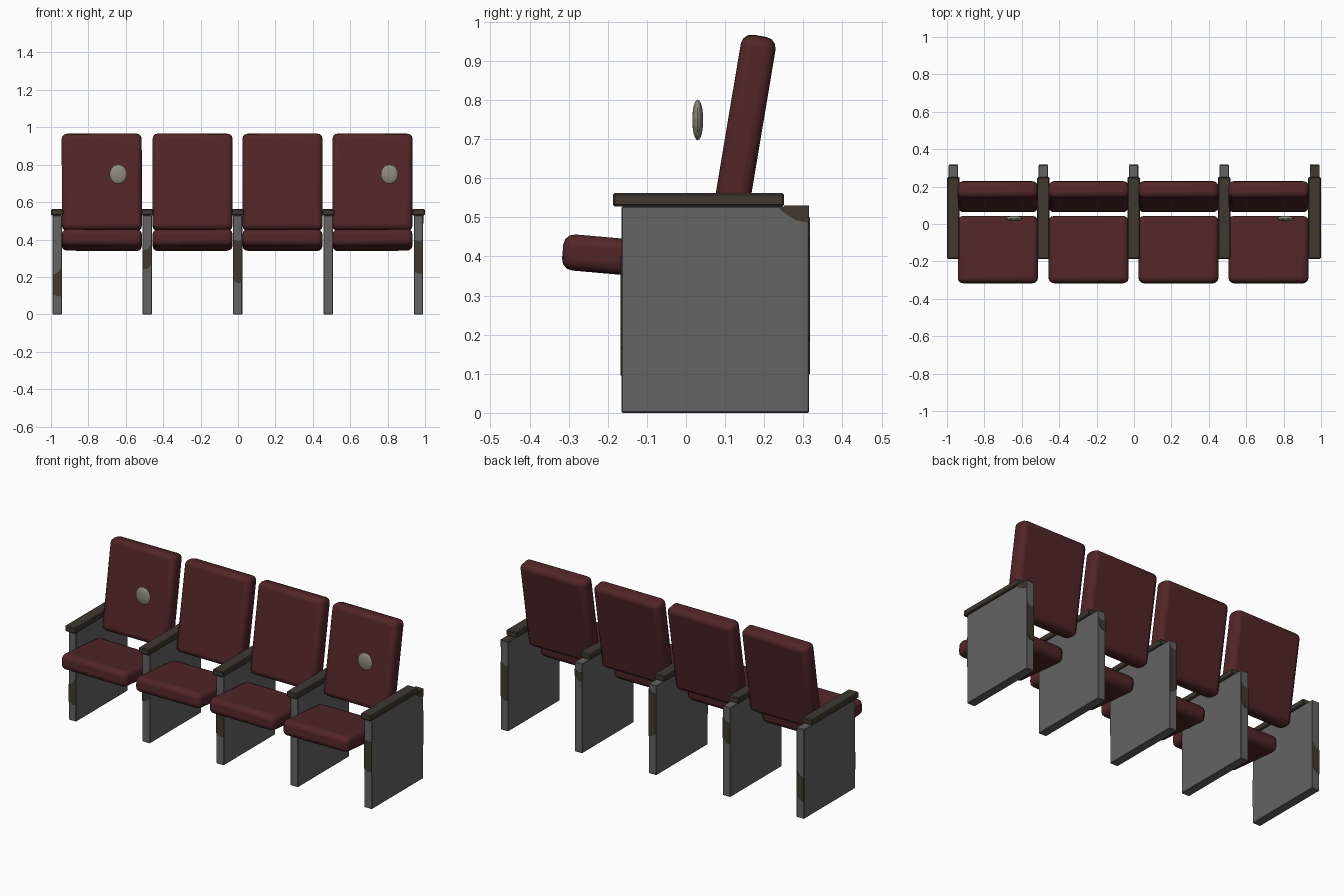
import bpy, bmesh, math
from mathutils import Vector

if "Cube" in bpy.data.objects:
    bpy.data.objects.remove(bpy.data.objects["Cube"], do_unlink=True)


def material(name, rgb):
    m = bpy.data.materials.new(name)
    m.use_nodes = True
    m.diffuse_color = (*rgb, 1)
    m.node_tree.nodes["Principled BSDF"].inputs["Base Color"].default_value = (*rgb, 1)
    return m


RED = material("dark red upholstery", (0.085, 0.019, 0.020))
GREY = material("grey metal", (0.125, 0.125, 0.125))
BROWN = material("dark brown", (0.050, 0.040, 0.028))
BEIGE = material("pale grey stone", (0.28, 0.26, 0.21))


def finish(bm, name, mat):
    bmesh.ops.recalc_face_normals(bm, faces=bm.faces)
    mesh = bpy.data.meshes.new(name)
    bm.to_mesh(mesh)
    bm.free()
    mesh.materials.append(mat)
    ob = bpy.data.objects.new(name, mesh)
    bpy.context.collection.objects.link(ob)
    return ob


def smooth(ob, angle):
    bpy.ops.object.select_all(action="DESELECT")
    ob.select_set(True)
    bpy.context.view_layer.objects.active = ob
    bpy.ops.object.shade_smooth_by_angle(angle=math.radians(angle))


def box(name, centre, size, mat, bevel, segments=1, tilt=0, roll=0):
    bm = bmesh.new()
    bmesh.ops.create_cube(bm, size=1)
    bmesh.ops.scale(bm, vec=size, verts=bm.verts)
    ob = finish(bm, name, mat)
    ob.location = centre
    ob.rotation_euler = (math.radians(tilt), math.radians(roll), 0)
    mod = ob.modifiers.new("rounded edges", "BEVEL")
    mod.width, mod.segments = bevel, segments
    return ob


def plate(name, points, depth, mat):
    """Thin plate from a flat outline, extruded along depth."""
    bm = bmesh.new()
    face = bm.faces.new([bm.verts.new(p) for p in points])
    new = bmesh.ops.extrude_face_region(bm, geom=[face])["geom"]
    bmesh.ops.translate(bm, vec=Vector(depth),
                        verts=[v for v in new if isinstance(v, bmesh.types.BMVert)])
    return finish(bm, name, mat)


# Upright panels and armrests
FRONT, BACK, TOP = -0.165, 0.315, 0.528
panel_xs = [-0.966, -0.485, -0.002, 0.482, 0.965]
for i, x in enumerate(panel_xs, 1):
    box(f"side_panel_{i}", (x, (FRONT + BACK) / 2, TOP / 2),
        (0.05, BACK - FRONT, TOP), GREY, 0.003)
    box(f"armrest_{i}", (x, 0.032, 0.545), (0.067, 0.438, 0.034), BROWN, 0.005)

# Seat cushions and backrests
for i, (x, roll) in enumerate(zip([-0.728, -0.243, 0.238, 0.719], [0.4, -0.3, 0.2, -0.4]), 1):
    seat = box(f"seat_{i}", (x, -0.137, 0.397), (0.428, 0.358, 0.09), RED, 0.028, 3,
               tilt=-5, roll=roll)
    back = box(f"backrest_{i}", (x, 0.146, 0.706), (0.428, 0.09, 0.522), RED, 0.028, 3,
               tilt=-9.5, roll=-roll / 2)
    smooth(seat, 40)
    smooth(back, 40)

# Rust patches on panel edges: panel, left bottom, left top, right bottom, right top
front_rust = [(0, 0.11, 0.21, 0.10, 0.26), (1, 0.24, 0.34, 0.27, 0.38),
              (2, 0.18, 0.40, 0.17, 0.40), (4, 0.23, 0.40, 0.22, 0.40)]
back_rust = [(0, 0.10, 0.24, 0.14, 0.28), (1, 0.31, 0.43, 0.34, 0.46),
             (2, 0.25, 0.48, 0.22, 0.50), (3, 0.42, 0.48, 0.45, 0.49),
             (4, 0.18, 0.38, 0.20, 0.40)]
for side, y, step, patches in (("front", FRONT, -0.002, front_rust),
                               ("back", BACK, 0.002, back_rust)):
    for k, lb, lt, rb, rt in patches:
        x, w = panel_xs[k], 0.024
        mid = x + 0.004
        outline = [(x - w, y, lb), (mid, y, (lb + rb) / 2 - 0.01), (x + w, y, rb),
                   (x + w, y, rt), (mid, y, (lt + rt) / 2 - 0.01), (x - w, y, lt)]
        plate(f"{side}_rust_{k + 1}", outline, (0, step, 0), BROWN)

# Worn top corner on the outer panel
xo = panel_xs[-1] + 0.025
plate("corner_rust", [(xo, 0.235, TOP), (xo, 0.25, 0.512), (xo, 0.28, 0.493),
                      (xo, BACK, 0.485), (xo, BACK, TOP)], (0.002, 0, 0), BROWN)
plate("corner_rust_top", [(xo, 0.25, TOP), (xo, BACK, TOP), (xo - 0.05, BACK, TOP),
                          (xo - 0.04, 0.25, TOP)], (0, 0, 0.002), BROWN)

# Flattened round medallions in front of the outer backrests
for i, x in enumerate((-0.64, 0.81), 1):
    bm = bmesh.new()
    bmesh.ops.create_uvsphere(bm, u_segments=20, v_segments=12, radius=1)
    bmesh.ops.scale(bm, vec=(0.047, 0.014, 0.052), verts=bm.verts)
    ob = finish(bm, f"medallion_{i}", BEIGE)
    ob.location = (x, 0.03, 0.749)
    smooth(ob, 40)
